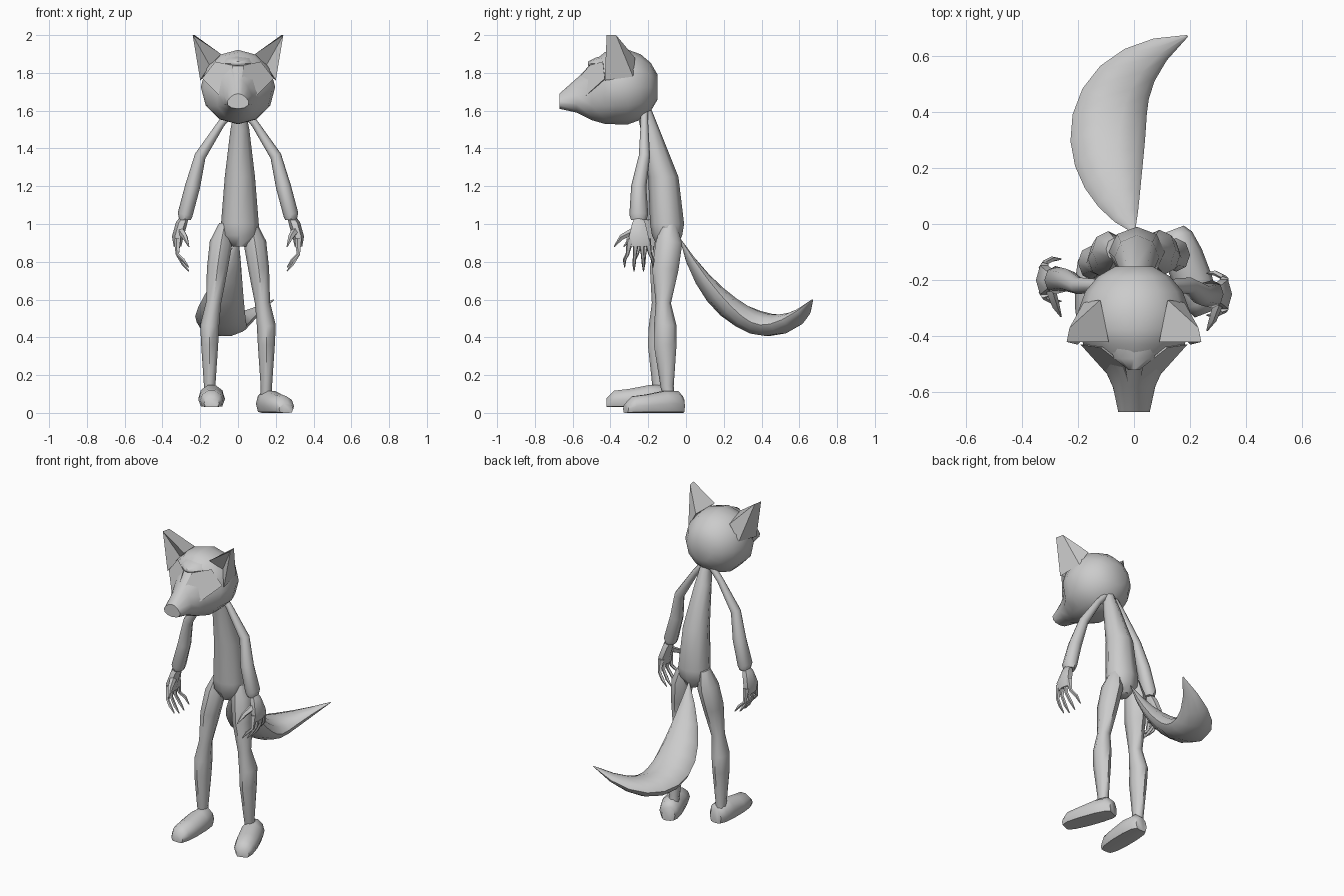
import bpy, bmesh, math
from mathutils import Vector, Matrix
from mathutils.geometry import interpolate_bezier

default_cube = bpy.data.objects.get("Cube")
if default_cube:
    bpy.data.objects.remove(default_cube, do_unlink=True)

BRIGHTNESS = .6
colour = (BRIGHTNESS, BRIGHTNESS, BRIGHTNESS, 1)
grey = bpy.data.materials.new("plain grey")
grey.use_nodes = True
grey.diffuse_color = colour
grey.node_tree.nodes["Principled BSDF"].inputs["Base Color"].default_value = colour

FORWARD = Vector((0, -1, 0))
DOWN = Vector((0, 0, -1))


def finish(name, bm, angle):
    """Turn the bmesh into a named object with smooth shading and sharp creases."""
    bmesh.ops.recalc_face_normals(bm, faces=bm.faces)
    mesh = bpy.data.meshes.new(name)
    bm.to_mesh(mesh)
    bm.free()
    mesh.materials.append(grey)
    obj = bpy.data.objects.new(name, mesh)
    bpy.context.collection.objects.link(obj)
    bpy.ops.object.select_all(action='DESELECT')
    obj.select_set(True)
    bpy.context.view_layer.objects.active = obj
    bpy.ops.object.shade_smooth_by_angle(angle=math.radians(angle))
    return obj


def loft(name, stations, up, sides=8, axis=None, floor=0):
    """Skin rings along a path. Station: centre, half width, half depth, top taper."""
    bm = bmesh.new()
    centres = [Vector(station[0]) for station in stations]
    last = len(centres) - 1
    rings = []
    for i, (centre, width, depth, taper) in enumerate(stations):
        along = axis or (centres[min(i + 1, last)] - centres[max(i - 1, 0)]).normalized()
        v = (up - along * up.dot(along)).normalized()
        u = v.cross(along)
        ring = []
        for k in range(sides):
            turn = math.tau * k / sides
            narrowing = 1 - taper * (math.sin(turn) + 1) / 2
            point = centres[i] + u * width * narrowing * math.cos(turn) + v * depth * math.sin(turn)
            point.z = max(point.z, floor)
            ring.append(bm.verts.new(point))
        rings.append(ring)
    for ring, following in zip(rings, rings[1:]):
        for k in range(sides):
            j = (k + 1) % sides
            bm.faces.new((ring[k], ring[j], following[j], following[k]))
    bm.faces.new(rings[0])
    bm.faces.new(rings[-1])
    return finish(name, bm, angle=50)


def limb(name, stations, flip, sides=8, lean=0):
    """Mirrored limb; lean slides the lower end backwards or forwards."""
    loft(name, [((flip * x, y + lean * (1 - z), z), width, depth, 0)
                for x, y, z, width, depth in stations], -FORWARD, sides)


def shell(name, corners, faces, flip):
    """Flat-faced mirrored part from a handful of corners."""
    bm = bmesh.new()
    verts = [bm.verts.new((flip * x, y, z)) for x, y, z in corners]
    for face in faces:
        bm.faces.new([verts[i] for i in face])
    return finish(name, bm, angle=25)


# Torso: narrow at the neck, widest at the hips
torso = [(-.22, 1.6, .03, .04), (-.19, 1.5, .05, .05), (-.12, 1.25, .08, .08),
         (-.1, 1, .1, .09), (-.1, .94, .1, .08), (-.1, .88, .04, .05)]
loft("torso", [((.01, y, z), width, depth, 0) for y, z, width, depth in torso],
     -FORWARD, axis=DOWN)

# Head: rounded skull rings running on into a tapered muzzle
skull_centre = Vector((0, -.34, 1.725))
skull_radius = .2
skull = []
for step in range(1, 6):
    turn = math.pi * step / 9
    radius = skull_radius * math.sin(turn)
    skull.append((skull_centre - FORWARD * skull_radius * math.cos(turn), radius, radius, 0))
muzzle = [(-.43, 1.72, .19, .19, .1), (-.5, 1.7, .14, .15, .4),
          (-.58, 1.68, .1, .09, .5), (-.67, 1.65, .07, .04, .4)]
loft("head", skull + [((0, y, z), *section) for y, z, *section in muzzle],
     -DOWN, sides=12, axis=FORWARD)

# Forehead ridge overhanging the eyes
ridge = [(-.3, .1, .06), (-.41, .1, .05), (-.48, .07, .03), (-.52, .02, .01)]
loft("forehead", [((0, y, 1.85), width, depth, 0) for y, width, depth in ridge],
     -DOWN, axis=FORWARD)

# Curved bushy tail
tail_steps = 12
tail_path = interpolate_bezier(Vector((0, -.03, .92)), Vector((-.1, .16, .48)),
                               Vector((-.21, .51, .33)), Vector((.19, .67, .6)), tail_steps)
tail = []
for step, centre in enumerate(tail_path):
    fullness = .03 + math.sin(math.pi * step / (tail_steps - 1)) ** .9
    tail.append((centre, fullness * .13, fullness * .065, 0))
loft("tail", tail, -DOWN, sides=10)

# Paired parts; the two sides stand in a slightly uneven pose
for side, flip, hand_y, lean, heel_y, sole, splay in (
        ("left", 1, -.25, 0, -.02, 0, 21), ("right", -1, -.2, -.05, -.1, .03, 0)):

    # Hollow pointed ear
    shell(side + "_ear",
          [(.2, -.43, 1.76), (.09, -.42, 1.9), (.12, -.27, 1.88), (.18, -.28, 1.78),
           (.24, -.42, 2), (.23, -.37, 2), (.15, -.37, 1.84)],
          [(0, 6, 4), (6, 1, 4), (1, 2, 5, 4), (2, 3, 5), (3, 0, 4, 5), (0, 3, 2, 1, 6)], flip)

    # Flat eye area under the brow, closed behind by a point inside the head
    rim = [(.19, -.43, 1.77), (.12, -.44, 1.86), (.03, -.51, 1.84),
           (.02, -.57, 1.77), (.1, -.53, 1.68)]
    inside = len(rim)
    shell(side + "_eye_area", rim + [(.06, -.42, 1.75)],
          [range(inside)] + [(i, (i + 1) % inside, inside) for i in range(inside)], flip)

    # Arm ending in a cuff
    limb(side + "_arm", [(.03, -.22, 1.6, .02, .02), (.09, -.22, 1.53, .02, .02),
                         (.2, -.22, 1.36, .03, .03), (.24, hand_y, 1.2, .04, .04),
                         (.28, hand_y, 1.05, .04, .05), (.28, hand_y, 1.02, .03, .04)], flip)

    # Palm, thin across and wide from front to back
    limb(side + "_palm", [(.28, hand_y, 1.04, .02, .02), (.3, hand_y, 1, .03, .04),
                          (.32, hand_y, .93, .03, .06), (.32, hand_y, .88, .02, .05)], flip, sides=6)

    # Fingers fanned along the palm and curling inward
    for finger in range(4):
        fan = finger - 1.5
        knuckle, tip = hand_y + .03 * fan, hand_y + .05 * fan
        drop = .74 + .02 * abs(fan)
        limb(f"{side}_finger_{finger}",
             [(.32, knuckle, .92, .02, .02), (.32, (knuckle + tip) / 2, .84, .01, .01),
              (.29, tip, drop + .04, .01, .01), (.26, tip, drop, .003, .003)], flip, sides=5)
    loft(side + "_thumb", [((flip * .3, hand_y - .03, .96), .02, .02, 0),
                           ((flip * .28, hand_y - .09, .93), .015, .015, 0),
                           ((flip * .26, hand_y - .13, .88), .003, .003, 0)], -DOWN, sides=5)

    # Leg: full thigh, slim knee, rounded calf, thin ankle
    limb(side + "_leg", [(.07, -.09, 1, .03, .04), (.09, -.09, .9, .06, .07),
                         (.11, -.11, .76, .055, .07), (.13, -.12, .58, .04, .04),
                         (.15, -.11, .46, .05, .06), (.15, -.11, .36, .045, .06),
                         (.15, -.1, .14, .03, .035), (.15, -.09, .08, .03, .03)], flip, lean=lean)

    # Flat-soled shoe, built from heel to toe along its own direction
    toward_toe = Matrix.Rotation(math.radians(splay), 3, 'Z') @ FORWARD
    heel = Vector((flip * .14, heel_y, sole))
    shoe = []
    for distance, width, height in ((0, .04, .09), (.03, .06, .12), (.1, .07, .12),
                                    (.2, .07, .1), (.28, .06, .09), (.32, .04, .05)):
        centre = heel + toward_toe * distance - DOWN * height * .4
        shoe.append((centre, width, height * .6, 0))
    loft(side + "_shoe", shoe, -DOWN, sides=10, axis=toward_toe, floor=sole)
